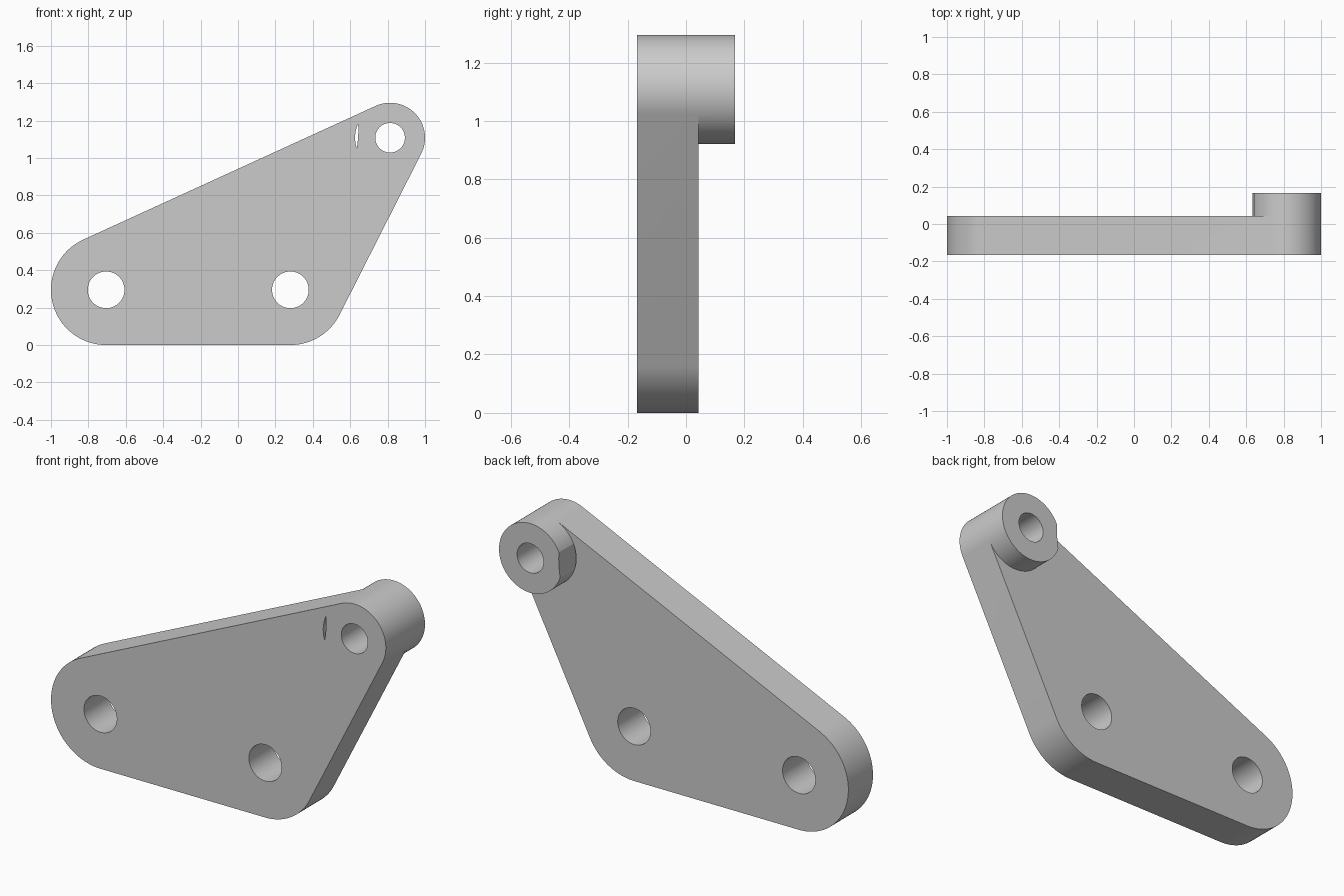
import bpy, bmesh
from math import sin, cos, radians, atan2, acos, degrees, hypot
from mathutils import Vector
from mathutils.geometry import tessellate_polygon

cube = bpy.data.objects.get("Cube")
if cube:
    bpy.data.objects.remove(cube, do_unlink=True)

# Layout in the x-z plane: centre x, centre z, corner radius, hole radius
LEFT = (-0.705, 0.295, 0.295, 0.098)
RIGHT = (0.28, 0.295, 0.295, 0.098)
TOP = (0.813, 1.108, 0.187, 0.079)
FRONT, BACK, BOSS_BACK = -0.167, 0.043, 0.167


def arc(pivot, start, end, radius=None):
    """Points along an arc, angles in degrees."""
    r = radius or pivot[2]
    n = max(4, round(abs(end - start) / 3.75))
    angles = [radians(start + (end - start) * i / n) for i in range(n + 1)]
    return [(pivot[0] + r * cos(a), pivot[1] + r * sin(a)) for a in angles]


def tangent_angle(a, b, side):
    """Normal angle of the outer tangent line of two pivots."""
    dx, dz = b[0] - a[0], b[1] - a[1]
    return degrees(atan2(dz, dx) + side * acos((a[2] - b[2]) / hypot(dx, dz)))


upper = tangent_angle(LEFT, TOP, 1)
lower = tangent_angle(RIGHT, TOP, -1)
notch_start, notch_end = 156, 197.5

# Outline pieces
body = arc(LEFT, upper, 270) + arc(RIGHT, 270, 360 + lower)
shoulder = arc(TOP, lower, upper)
boss_upper = arc(TOP, upper, notch_start)
slit = arc(TOP, notch_start, notch_end)
boss_lower = arc(TOP, notch_end, 360 + lower)

# Slightly hollow cut on the boss, which leaves a thin slit in the plate
p, q = Vector(slit[0]), Vector(slit[-1])
notch = []
for i in range(13):
    t = i / 12
    pt = p.lerp(q, t)
    notch.append((pt.x + 0.016 * t * (1 - t), pt.y))

holes = [arc(c, 0, 360, c[3])[:-1] for c in (LEFT, RIGHT, TOP)]
slit_loop = slit + notch[-2:0:-1]
inner_path = boss_upper + slit[1:] + boss_lower[1:]

bm = bmesh.new()


def cap(loops, y):
    """Flat face with holes at depth y."""
    verts = [[bm.verts.new((x, y, z)) for x, z in loop] for loop in loops]
    flat = [v for loop in verts for v in loop]
    vectors = [[Vector((x, z, 0)) for x, z in loop] for loop in loops]
    for tri in tessellate_polygon(vectors):
        bm.faces.new([flat[i] for i in tri])


def wall(path, *depths, closed=False):
    """Strip of side faces along a path, through the given depths."""
    pts = path + path[:1] if closed else path
    for y0, y1 in zip(depths, depths[1:]):
        near = [bm.verts.new((x, y0, z)) for x, z in pts]
        far = [bm.verts.new((x, y1, z)) for x, z in pts]
        for i in range(len(pts) - 1):
            bm.faces.new((near[i], near[i + 1], far[i + 1], far[i]))


# Plate faces and boss end
cap([body + shoulder] + holes + [slit_loop], FRONT)
cap([body + inner_path[::-1]] + holes[:2], BACK)
cap([shoulder + boss_upper[1:] + notch[1:] + boss_lower[1:-1], holes[2]], BOSS_BACK)

# Side walls
wall(shoulder[-1:] + body + shoulder[:1], FRONT, BACK)
wall(shoulder, FRONT, BACK, BOSS_BACK)
wall(boss_upper, BACK, BOSS_BACK)
wall(boss_lower, BACK, BOSS_BACK)
wall(slit, FRONT, BACK)
wall(notch, FRONT, BACK, BOSS_BACK)

# Hole walls
for hole in holes[:2]:
    wall(hole, FRONT, BACK, closed=True)
wall(holes[2], FRONT, BOSS_BACK, closed=True)

bmesh.ops.remove_doubles(bm, verts=bm.verts[:], dist=1e-5)
bmesh.ops.recalc_face_normals(bm, faces=bm.faces[:])

mesh = bpy.data.meshes.new("bracket_plate")
bm.to_mesh(mesh)
bm.free()
bracket = bpy.data.objects.new("bracket_plate", mesh)
bpy.context.collection.objects.link(bracket)

# Plain grey material
grey = bpy.data.materials.new("light grey")
grey.use_nodes = True
colour = (0.6, 0.6, 0.6, 1)
grey.diffuse_color = colour
grey.node_tree.nodes["Principled BSDF"].inputs["Base Color"].default_value = colour
mesh.materials.append(grey)

bpy.ops.object.select_all(action="DESELECT")
bracket.select_set(True)
bpy.context.view_layer.objects.active = bracket
bpy.ops.object.shade_smooth_by_angle(angle=radians(20))
